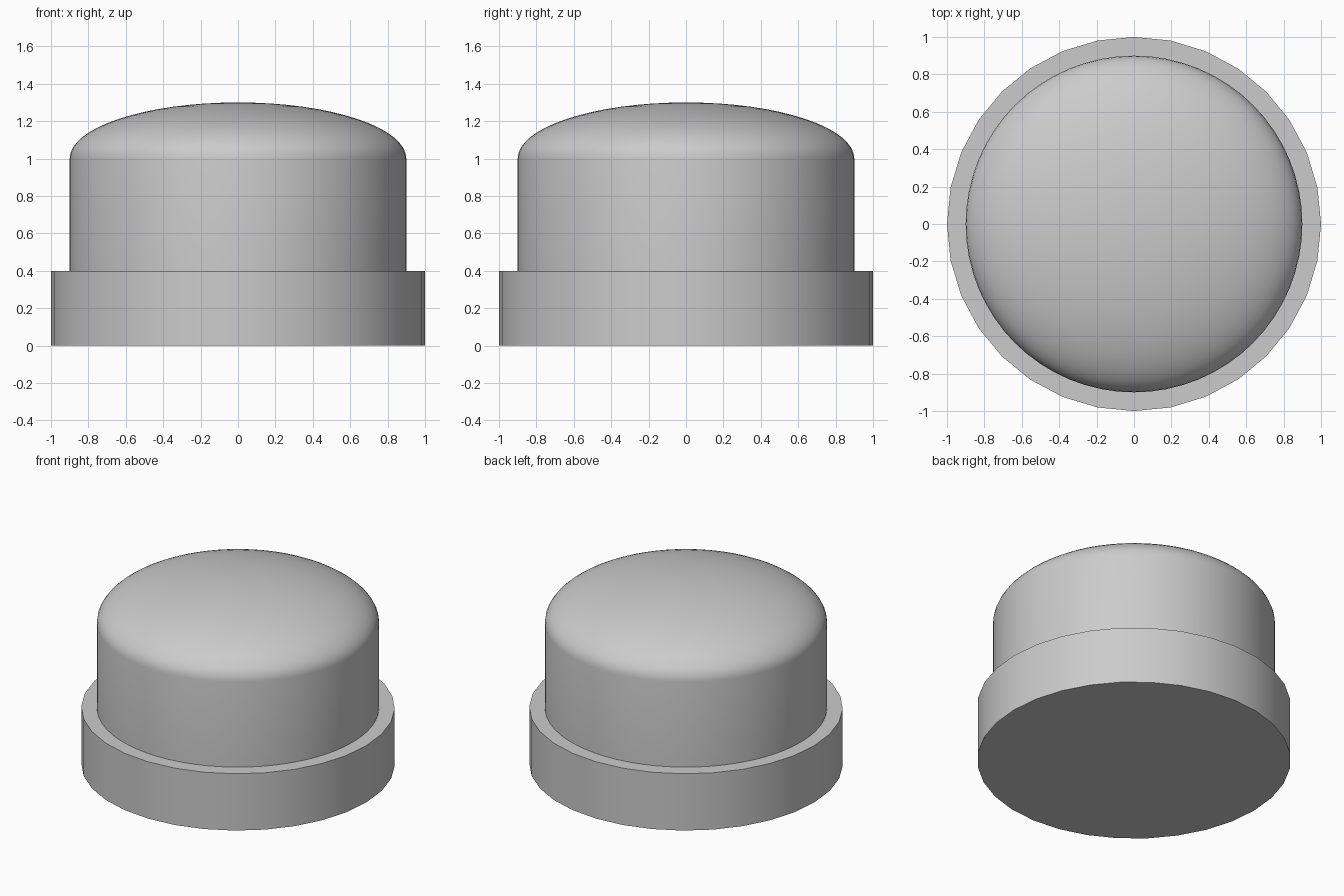
import bpy, bmesh, math

if "Cube" in bpy.data.objects:
    bpy.data.objects.remove(bpy.data.objects["Cube"])


def lathe(name, profile, sides):
    """Spin an (r, z) profile around z; radius 0 gives a pole."""
    bm = bmesh.new()
    rings = []
    for r, z in profile:
        if r == 0:
            rings.append([bm.verts.new((0, 0, z))] * sides)
        else:
            rings.append([bm.verts.new((r * math.cos(2 * math.pi * i / sides),
                                        r * math.sin(2 * math.pi * i / sides), z))
                          for i in range(sides)])
    for a, b in zip(rings, rings[1:]):
        for i in range(sides):
            j = (i + 1) % sides
            corners = list(dict.fromkeys((a[i], a[j], b[j], b[i])))
            bm.faces.new(corners)
    # close open ends with a flat polygon
    for ring, (r, _) in ((rings[0][::-1], profile[0]), (rings[-1], profile[-1])):
        if r > 0:
            bm.faces.new(ring)
    bmesh.ops.recalc_face_normals(bm, faces=bm.faces)
    mesh = bpy.data.meshes.new(name)
    bm.to_mesh(mesh)
    bm.free()
    obj = bpy.data.objects.new(name, mesh)
    bpy.context.collection.objects.link(obj)
    bpy.ops.object.select_all(action='DESELECT')
    obj.select_set(True)
    bpy.context.view_layer.objects.active = obj
    bpy.ops.object.shade_smooth_by_angle(angle=math.radians(30))
    return obj


# Wide collar at the bottom
lathe("base_collar", [(1, 0), (1, 0.4)], 32)

# Straight body closed by a flattened dome
STEPS = 16
dome = [(0.9 * math.cos(t), 1.0 + 0.3 * math.sin(t))
        for t in (math.pi / 2 * k / STEPS for k in range(STEPS))]
lathe("domed_cap", [(0.9, 0.4)] + dome + [(0, 1.3)], 64)
